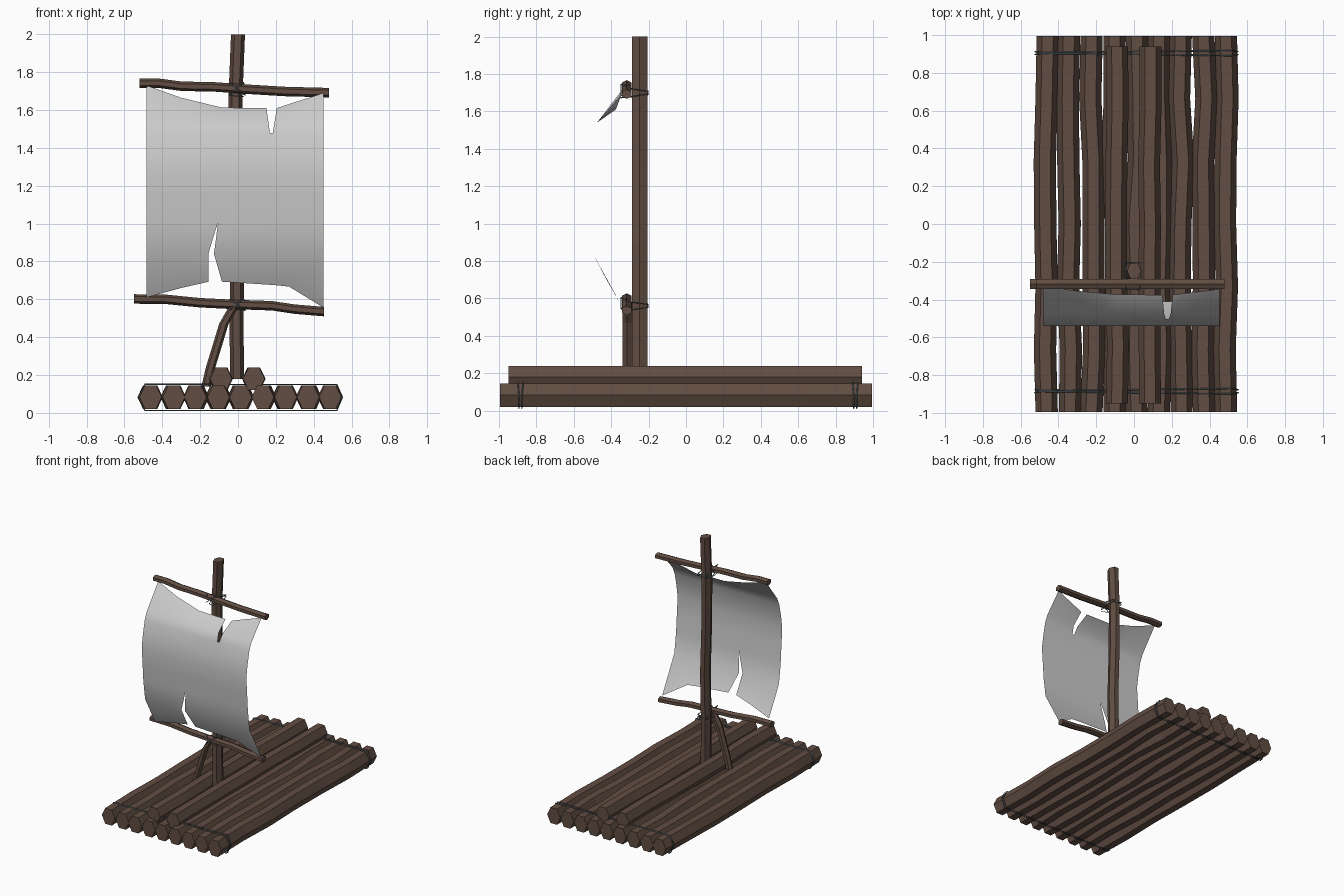
import bpy, bmesh, math, random
from mathutils import Vector

if "Cube" in bpy.data.objects:
    bpy.data.objects.remove(bpy.data.objects["Cube"])

random.seed(4)


def material(name, rgb):
    m = bpy.data.materials.new(name)
    m.diffuse_color = (*rgb, 1)
    m.use_nodes = True
    m.node_tree.nodes["Principled BSDF"].inputs["Base Color"].default_value = m.diffuse_color
    return m


WOOD = material("wood", (0.12, 0.075, 0.055))
ROPE = material("rope", (0.12, 0.17, 0.19))


def add_object(name, bm, mat=None):
    me = bpy.data.meshes.new(name)
    bm.to_mesh(me)
    bm.free()
    ob = bpy.data.objects.new(name, me)
    bpy.context.collection.objects.link(ob)
    if mat:
        me.materials.append(mat)
    return ob


def pole(name, pts, u, v, a, b):
    """Six-sided pole: corners at +-a along u, flats at +-b along v."""
    u, v = Vector(u), Vector(v)
    bm = bmesh.new()
    rings = []
    for p in pts:
        rings.append([bm.verts.new(Vector(p) + u * a * math.cos(k * math.pi / 3)
                      + v * b * math.sin(k * math.pi / 3) / 0.866) for k in range(6)])
    for r, s in zip(rings, rings[1:]):
        for k in range(6):
            bm.faces.new((r[k], r[(k + 1) % 6], s[(k + 1) % 6], s[k]))
    bm.faces.new(rings[0])
    bm.faces.new(rings[-1])
    bmesh.ops.recalc_face_normals(bm, faces=bm.faces)
    return add_object(name, bm, WOOD)


def rope(name, pts, r=0.0035, closed=True):
    cu = bpy.data.curves.new(name, 'CURVE')
    cu.dimensions = '3D'
    cu.bevel_depth = r
    cu.bevel_resolution = 0
    sp = cu.splines.new('POLY')
    sp.points.add(len(pts) - 1)
    for q, p in zip(sp.points, pts):
        q.co = (*p, 1)
    sp.use_cyclic_u = closed
    cu.materials.append(ROPE)
    ob = bpy.data.objects.new(name, cu)
    bpy.context.collection.objects.link(ob)


X, Y, Z = (1, 0, 0), (0, 1, 0), (0, 0, 1)


def log(name, x, z, y0, y1, a, b, wob):
    n = 6
    pts = [(x + random.uniform(-wob, wob) * (0.3 if i in (0, n) else 1),
            y0 + (y1 - y0) * i / n, z) for i in range(n + 1)]
    pole(name, pts, X, Z, a, b)


# Deck of nine logs, plus two logs clamping the mast
for i in range(9):
    log(f"deck_log_{i + 1}", -0.46 + 0.1185 * i, 0.083, -0.995, 0.995, 0.059, 0.063, 0.014)
for i, x in enumerate((-0.09, 0.085)):
    log(f"mast_step_log_{i + 1}", x, 0.18, -0.95, 0.94, 0.058, 0.06, 0.006)

# Mast, yards and brace
pole("mast", [(-0.005, -0.248, 0.18), (-0.008, -0.248, 0.5), (0.0, -0.248, 0.9),
              (-0.012, -0.248, 1.3), (-0.014, -0.248, 1.65), (0.0, -0.248, 2.0)],
     X, Y, 0.037, 0.042)
pole("upper_yard", [(x, -0.317, z) for x, z in (
    (-0.52, 1.742), (-0.42, 1.742), (-0.3, 1.726), (-0.12, 1.722),
    (0.05, 1.71), (0.25, 1.698), (0.48, 1.692))], Z, Y, 0.025, 0.026)
pole("lower_yard", [(x, -0.317, z) for x, z in (
    (-0.55, 0.602), (-0.38, 0.6), (-0.2, 0.582), (-0.02, 0.573),
    (0.18, 0.566), (0.3, 0.548), (0.455, 0.535))], Z, Y, 0.025, 0.026)
pole("brace", [(x, -0.315, z) for x, z in (
    (-0.168, 0.14), (-0.145, 0.24), (-0.105, 0.37), (-0.075, 0.47), (-0.015, 0.575))],
     X, Y, 0.025, 0.025)

# Deck lashings around both ends
for end, y in (("front", -0.885), ("back", 0.905)):
    for k in range(2):
        d = 0.008 * (2 * k - 1)
        prof = [(-0.525, 0.083), (-0.492, 0.012), (0.522, 0.012),
                (0.552, 0.083), (0.522, 0.151), (-0.492, 0.151)]
        rope(f"{end}_lashing_{k + 1}",
             [(x, y + d + (0.006 if 0 < x else -0.006) * (2 * k - 1) * (z > 0.1), z)
              for x, z in prof])

# Crossed lashings where the yards meet the mast
for name, z in (("upper", 1.70), ("lower", 0.56)):
    for k, s in enumerate((-1, 1)):
        rope(f"{name}_yard_lashing_{k + 1}",
             [(-0.045, -0.203, z - s * 0.008), (0.035, -0.203, z + s * 0.008),
              (0.038, -0.29, z + s * 0.02), (0.03, -0.347, z + 0.015 + s * 0.03),
              (-0.04, -0.347, z + 0.015 - s * 0.03), (-0.048, -0.29, z - s * 0.02)])
rope("lashing_tail", [(-0.02, -0.2, 1.69), (-0.04, -0.22, 1.685), (-0.045, -0.26, 1.68),
                      (-0.02, -0.34, 1.675), (0.03, -0.35, 1.672)], 0.003, False)

# Torn sail: bellied grid with one rip in each hem
PROFILE = [(0.55, -0.34), (0.6, -0.365), (0.7, -0.425), (0.82, -0.495), (1.0, -0.52),
           (1.28, -0.54), (1.42, -0.518), (1.53, -0.49), (1.61, -0.375), (1.73, -0.33)]


def belly(z):
    for (z0, y0), (z1, y1) in zip(PROFILE, PROFILE[1:]):
        if z <= z1:
            return y0 + (y1 - y0) * (z - z0) / (z1 - z0)
    return PROFILE[-1][1]


# column x, bottom z, top z
COLS = [(-0.483, 0.61, 1.73), (-0.3, 0.66, 1.665), (-0.155, 0.693, 1.63),
        (-0.085, 0.693, 1.613), (0.15, 0.678, 1.61), (0.205, 0.674, 1.61),
        (0.27, 0.667, 1.632), (0.453, 0.555, 1.69)]
ROWS = [0, 0.84, 1.0, 1.15, 1.28, 1.38, 1.48, 1.54, 9]
RIP = {(2, 1): -0.157, (3, 1): -0.127, (2, 2): -0.108, (3, 2): -0.106,
       (4, 6): 0.168, (5, 6): 0.184, (4, 7): 0.16, (5, 7): 0.194}
bm = bmesh.new()
grid = []
for c, (x, zb, zt) in enumerate(COLS):
    col = []
    for r, zr in enumerate(ROWS):
        z = min(max(zr, zb), zt)
        col.append(bm.verts.new((RIP.get((c, r), x), belly(z), z)))
    grid.append(col)
for c in range(len(COLS) - 1):
    for r in range(len(ROWS) - 1):
        if (c == 2 and r < 2) or (c == 4 and r >= 6):
            continue
        f = bm.faces.new((grid[c][r], grid[c + 1][r], grid[c + 1][r + 1], grid[c][r + 1]))
        f.smooth = True
add_object("sail", bm)
